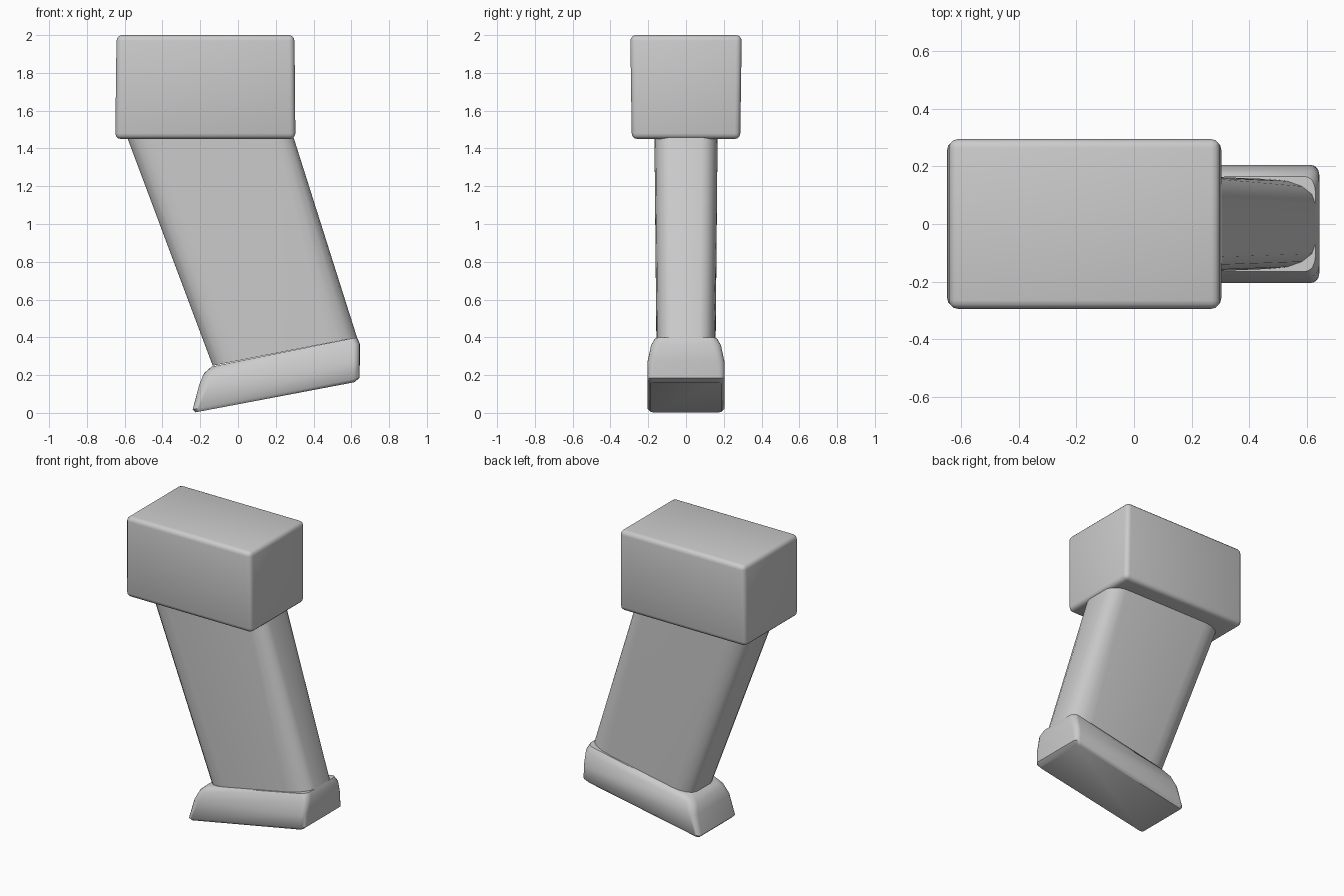
import bpy, bmesh
from math import cos, sin, pi

if "Cube" in bpy.data.objects:
    bpy.data.objects.remove(bpy.data.objects["Cube"])

SEG = 4


def ring_points(x0, z0, x1, z1, half, cx0, cx1, cy):
    """Rounded rectangle on a plane tilted along x, with elliptical corners."""
    corners = [
        (x1 - cx1, half - cy, cx1, 0),
        (x0 + cx0, half - cy, cx0, pi / 2),
        (x0 + cx0, -half + cy, cx0, pi),
        (x1 - cx1, -half + cy, cx1, 3 * pi / 2),
    ]
    pts = []
    for px, py, rx, start in corners:
        for i in range(SEG + 1):
            a = start + i / SEG * pi / 2
            x = px + rx * cos(a)
            y = py + cy * sin(a)
            pts.append((x, y, z0 + (z1 - z0) * (x - x0) / (x1 - x0)))
    return pts


def finish(name, bm, angle):
    bmesh.ops.recalc_face_normals(bm, faces=bm.faces)
    mesh = bpy.data.meshes.new(name)
    bm.to_mesh(mesh)
    bm.free()
    obj = bpy.data.objects.new(name, mesh)
    bpy.context.collection.objects.link(obj)
    bpy.ops.object.select_all(action='DESELECT')
    obj.select_set(True)
    bpy.context.view_layer.objects.active = obj
    bpy.ops.object.shade_smooth_by_angle(angle=angle)
    return obj


def loft(name, rings, angle=0.8):
    bm = bmesh.new()
    loops = [[bm.verts.new(p) for p in ring_points(*r)] for r in rings]
    for a, b in zip(loops, loops[1:]):
        for i in range(len(a)):
            j = (i + 1) % len(a)
            bm.faces.new((a[i], a[j], b[j], b[i]))
    bm.faces.new(loops[0])
    bm.faces.new(loops[-1])
    return finish(name, bm, angle)


# Upper block: slightly tapered box with softened edges
bm = bmesh.new()
bmesh.ops.create_cube(bm, size=1)
for v in bm.verts:
    top = v.co.z > 0
    if v.co.x < 0:
        v.co.x = -0.643 if top else -0.65
    else:
        v.co.x = 0.299 if top else 0.304
    v.co.y = (0.295 if top else 0.287) * (1 if v.co.y > 0 else -1)
    v.co.z = 2.0 if top else 1.45
bmesh.ops.bevel(bm, geom=bm.edges[:], offset=0.03, segments=3,
                profile=0.5, affect='EDGES')
finish("upper_block", bm, 0.8)

# Raked grip: rounded section running from the base into the block
loft("grip", [
    (-0.10, 0.18, 0.665, 0.30, 0.155, 0.13, 0.16, 0.085),
    (-0.134, 0.25, 0.63, 0.40, 0.156, 0.13, 0.16, 0.085),
    (-0.58, 1.44, 0.30, 1.44, 0.167, 0.14, 0.10, 0.085),
    (-0.60, 1.50, 0.28, 1.50, 0.167, 0.14, 0.10, 0.085),
][1:])

# Base plate: sloping foot with a flared lower edge
loft("base_plate", [
    (-0.225, 0.003, 0.615, 0.162, 0.190, 0.02, 0.02, 0.02),
    (-0.240, 0.018, 0.643, 0.185, 0.205, 0.03, 0.03, 0.03),
    (-0.205, 0.150, 0.645, 0.270, 0.205, 0.05, 0.035, 0.04),
    (-0.180, 0.210, 0.645, 0.365, 0.185, 0.05, 0.035, 0.05),
    (-0.140, 0.245, 0.630, 0.400, 0.165, 0.05, 0.035, 0.05),
])
